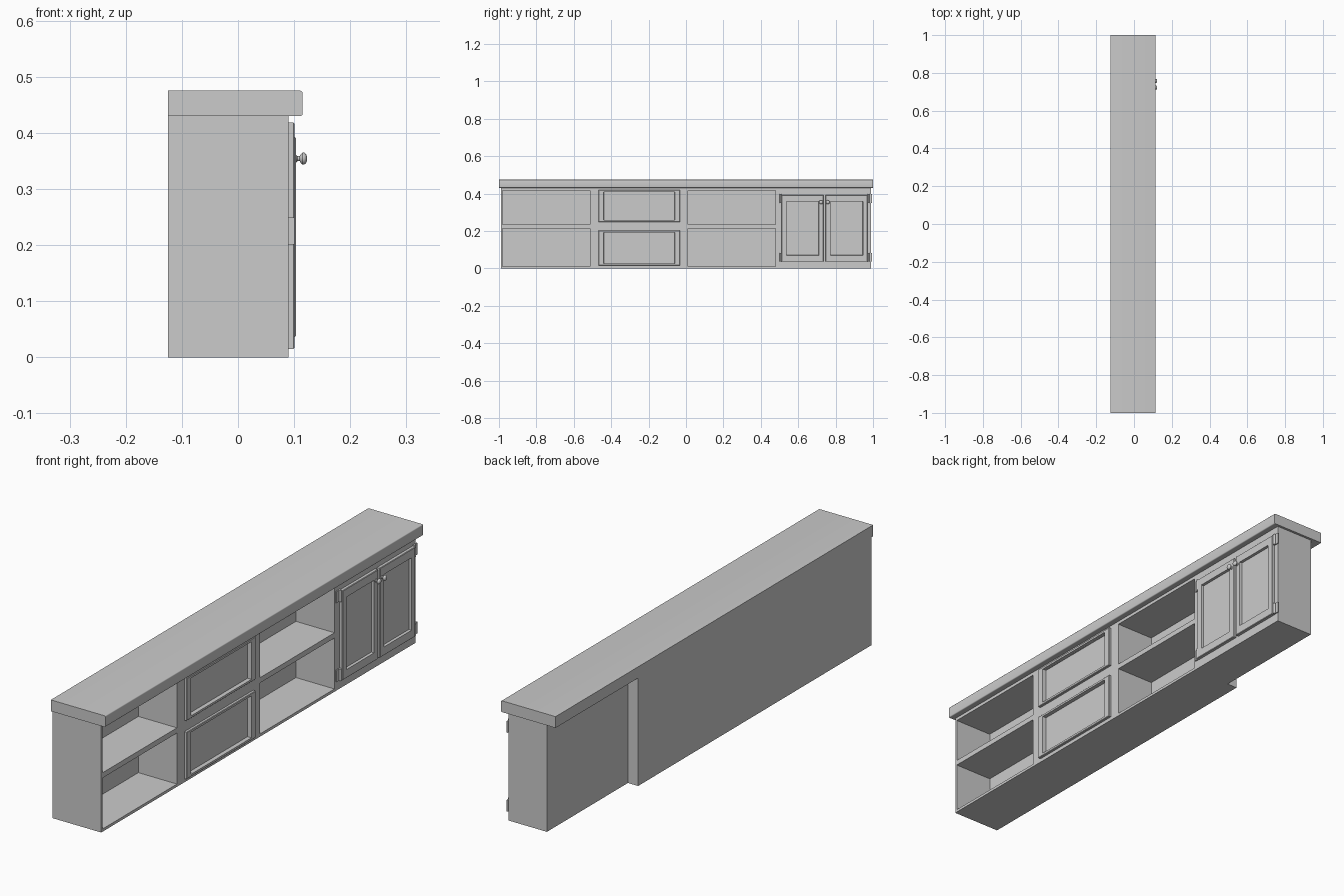
import bpy, bmesh, math

if "Cube" in bpy.data.objects:
    bpy.data.objects.remove(bpy.data.objects["Cube"])

BACK, FACE = -0.125, 0.09


def mesh_object(name, bm):
    bmesh.ops.recalc_face_normals(bm, faces=bm.faces)
    me = bpy.data.meshes.new(name)
    bm.to_mesh(me)
    bm.free()
    ob = bpy.data.objects.new(name, me)
    bpy.context.collection.objects.link(ob)
    return ob


def add_box(bm, x0, x1, y0, y1, z0, z1):
    vs = bmesh.ops.create_cube(bm, size=1)["verts"]
    for v in vs:
        v.co.x = x1 if v.co.x > 0 else x0
        v.co.y = y1 if v.co.y > 0 else y0
        v.co.z = z1 if v.co.z > 0 else z0


def recessed_front(name, y0, y1, z0, z1, by, bz, x_front, x_panel):
    """Framed panel lofted through nested rectangles, facing +x."""
    e = 0.002
    steps = [(FACE - 0.001, 0, 0), (x_front - e, 0, 0), (x_front, e, e),
             (x_front, by, bz), (x_panel, by + 0.001, bz + 0.001)]
    bm = bmesh.new()
    rings = []
    for x, a, b in steps:
        rings.append([bm.verts.new(p) for p in
                      ((x, y0 + a, z0 + b), (x, y1 - a, z0 + b),
                       (x, y1 - a, z1 - b), (x, y0 + a, z1 - b))])
    for r, s in zip(rings, rings[1:]):
        for i in range(4):
            j = (i + 1) % 4
            bm.faces.new((r[i], r[j], s[j], s[i]))
    bm.faces.new(rings[-1])
    return mesh_object(name, bm)


def lathe_x(name, profile, y, z, n=16):
    """Turned part around an axis parallel to x; profile is (x, radius)."""
    bm = bmesh.new()
    rings = [[bm.verts.new((x, y + r * math.cos(2 * math.pi * i / n),
                            z + r * math.sin(2 * math.pi * i / n)))
              for i in range(n)] for x, r in profile]
    for r, s in zip(rings, rings[1:]):
        for i in range(n):
            j = (i + 1) % n
            bm.faces.new((r[i], r[j], s[j], s[i]))
    bm.faces.new(rings[0])
    bm.faces.new(rings[-1])
    ob = mesh_object(name, bm)
    smooth(ob)


def smooth(ob):
    bpy.ops.object.select_all(action='DESELECT')
    ob.select_set(True)
    bpy.context.view_layer.objects.active = ob
    bpy.ops.object.shade_smooth_by_angle(angle=math.radians(40))


# Carcass: back, rails, uprights and solid cupboard section
bm = bmesh.new()
add_box(bm, BACK, -0.08, -0.99, 0.48, 0, 0.432)
uprights = [(-0.99, -0.981), (-0.513, -0.44), (-0.06, 0.011), (0.479, 0.99)]
for y0, y1 in uprights:
    add_box(bm, -0.08, FACE, y0, y1, 0, 0.432)
for (_, y0), (y1, _) in zip(uprights, uprights[1:]):
    drawer = y0 == -0.44
    rails = [(0, 0.025), (0.193, 0.258), (0.407, 0.432)] if drawer else \
            [(0, 0.011), (0.214, 0.235), (0.417, 0.432)]
    for z0, z1 in rails:
        add_box(bm, -0.08, FACE, y0, y1, z0, z1)
mesh_object("carcass", bm)

# Worktop with softened front edges
bm = bmesh.new()
add_box(bm, BACK, 0.115, -1, 1, 0.43, 0.475)
front = [e for e in bm.edges if all(v.co.x > 0.1 for v in e.verts)
         and abs(e.verts[0].co.y - e.verts[1].co.y) > 1]
bmesh.ops.bevel(bm, geom=front, offset=0.004, segments=3, affect='EDGES', profile=0.5)
smooth(mesh_object("worktop", bm))

# Drawers
recessed_front("upper_drawer", -0.467, -0.033, 0.248, 0.418, 0.027, 0.01, 0.101, 0.085)
recessed_front("lower_drawer", -0.467, -0.033, 0.015, 0.202, 0.027, 0.01, 0.101, 0.085)

# Doors, knobs and hinges
KNOB = [(0.102, 0.0065), (0.104, 0.0065), (0.106, 0.0045), (0.110, 0.0045),
        (0.112, 0.008), (0.115, 0.0107), (0.118, 0.0107), (0.121, 0.0085),
        (0.123, 0.004)]
doors = [("left", 0.511, 0.735, 0.722, 0.511, -1), ("right", 0.747, 0.971, 0.758, 0.971, 1)]
for side, y0, y1, ky, hy, d in doors:
    recessed_front(side + "_door", y0, y1, 0.036, 0.393, 0.025, 0.034, 0.103, 0.092)
    lathe_x(side + "_knob", KNOB, ky, 0.354)
    for level, hz in (("lower", 0.060), ("upper", 0.374)):
        bm = bmesh.new()
        ya, yb = sorted((hy, hy + d * 0.024))
        add_box(bm, FACE - 0.001, 0.094, ya, yb, hz - 0.023, hz + 0.023)
        ret = bmesh.ops.create_cone(bm, cap_ends=True, segments=12, radius1=0.005,
                                    radius2=0.005, depth=0.046)
        bmesh.ops.translate(bm, verts=ret["verts"], vec=(0.096, hy + d * 0.005, hz))
        smooth(mesh_object(f"{side}_{level}_hinge", bm))
